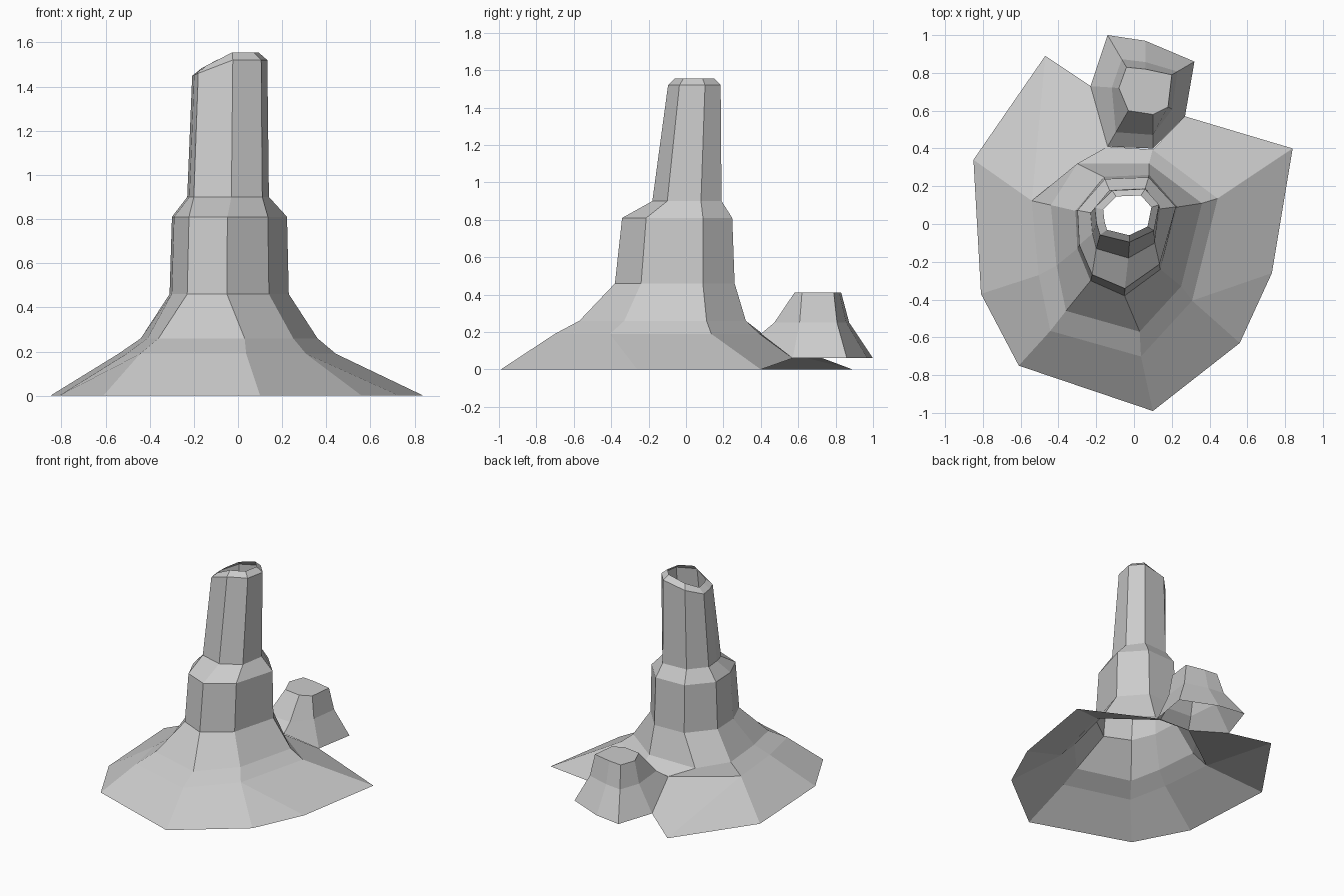
import bpy
import bmesh
from mathutils import Vector

cube = bpy.data.objects.get("Cube")
if cube:
    bpy.data.objects.remove(cube, do_unlink=True)

stone = bpy.data.materials.new("grey stone")
stone.use_nodes = True
GREY = (0.6, 0.6, 0.6, 1)
stone.diffuse_color = GREY
stone.node_tree.nodes["Principled BSDF"].inputs["Base Color"].default_value = GREY


def ring(outline, z, scale=(1, 1), centre=(0, 0)):
    """Place an outline at a height, scaled about a centre point."""
    return [Vector((centre[0] + (x - centre[0]) * scale[0],
                    centre[1] + (y - centre[1]) * scale[1], z)) for x, y in outline]


def add_ring(bm, points):
    return [bm.verts.new(p) for p in points]


def bridge(bm, low, high):
    """Join two rings that run counter-clockwise with a band of faces."""
    for i in range(len(low)):
        j = (i + 1) % len(low)
        bm.faces.new((low[i], low[j], high[j], high[i]))


def loft(bm, rings):
    loops = [add_ring(bm, points) for points in rings]
    for low, high in zip(loops, loops[1:]):
        bridge(bm, low, high)
    return loops


def finish(bm, name):
    mesh = bpy.data.meshes.new(name)
    bm.to_mesh(mesh)
    bm.free()
    mesh.materials.append(stone)
    obj = bpy.data.objects.new(name, mesh)
    bpy.context.collection.objects.link(obj)
    return obj


# Cross-sections of the spire, starting at the front and going towards +x
foot = [(.03, -.57), (.25, -.33), (.36, .11), (.08, .32),
        (-.30, .32), (-.44, .10), (-.41, -.22), (-.36, -.46)]
body = [(-.05, -.38), (.14, -.24), (.23, .09), (.08, .26),
        (-.16, .25), (-.31, .07), (-.30, -.13), (-.23, -.30)]
neck = [(-.03, -.18), (.11, -.10), (.14, .08), (.06, .19),
        (-.13, .18), (-.23, .06), (-.22, -.05), (-.20, -.13)]

# Flared lower ring, pulled in where the small rock leans on it
flare = ring(foot, .19, (1.23, 1.23))
flare[4] = Vector((-.14, .41, .19))

# Broken top: the rim dips towards -x
crown = ring(neck, 1.52, (.92, .76), (.05, .17))
for p in crown:
    p.z += .4 * min(0, p.x + .03)
middle = Vector((-.03, .05, 0))
rim = []
for p in crown:
    q = middle + (p - middle) * .75
    q.z = p.z + .035
    rim.append(q)

# Spire: hollow shell, open at the top and bottom
bm = bmesh.new()
loops = loft(bm, [flare, ring(foot, .26), ring(body, .46),
                  ring(body, .81, (.965, .92), (0, .1)),
                  ring(neck, .9), crown, rim])
c = loops[0]

# Skirt: spreading ground slope with an uneven outline
ground = [(.10, -.99, 0), (.56, -.63, 0), (.73, -.26, 0), (.84, .40, 0),
          (.27, .57, .06), (-.23, .73, .06), (-.47, .89, 0),
          (-.85, .34, 0), (-.81, -.37, 0), (-.61, -.75, 0)]
g = add_ring(bm, ground)
for face in ((g[0], g[1], c[1], c[0]), (g[1], g[2], c[1]),
             (g[2], g[3], c[2], c[1]), (g[3], g[4], c[3], c[2]),
             (g[5], g[6], c[5], c[4]), (g[6], g[7], c[5]),
             (g[7], g[8], c[6], c[5]), (g[8], g[9], c[7], c[6]),
             (g[9], g[0], c[0], c[7])):
    bm.faces.new(face)
finish(bm, "rock_spire")

# Small rock: flared stump with a flat cap, set into the skirt
base = [Vector(p) for p in ((-.23, .73, .06), (-.14, .41, .19), (.10, .40, .19),
                            (.27, .57, .06), (.32, .86, .06), (.06, .97, .06),
                            (-.14, 1, .06))]
cap = ring([(-.08, .72), (-.03, .60), (.10, .58), (.18, .62),
            (.20, .79), (.06, .82), (-.04, .83)], .41)
waist = []
for low, high in zip(base, cap):
    p = high.lerp(low, .25 if low.z < .1 else .6)
    p.z = .25
    waist.append(p)
bm = bmesh.new()
loops = loft(bm, [base, waist, cap])
bm.faces.new(loops[-1])
finish(bm, "small_rock")
